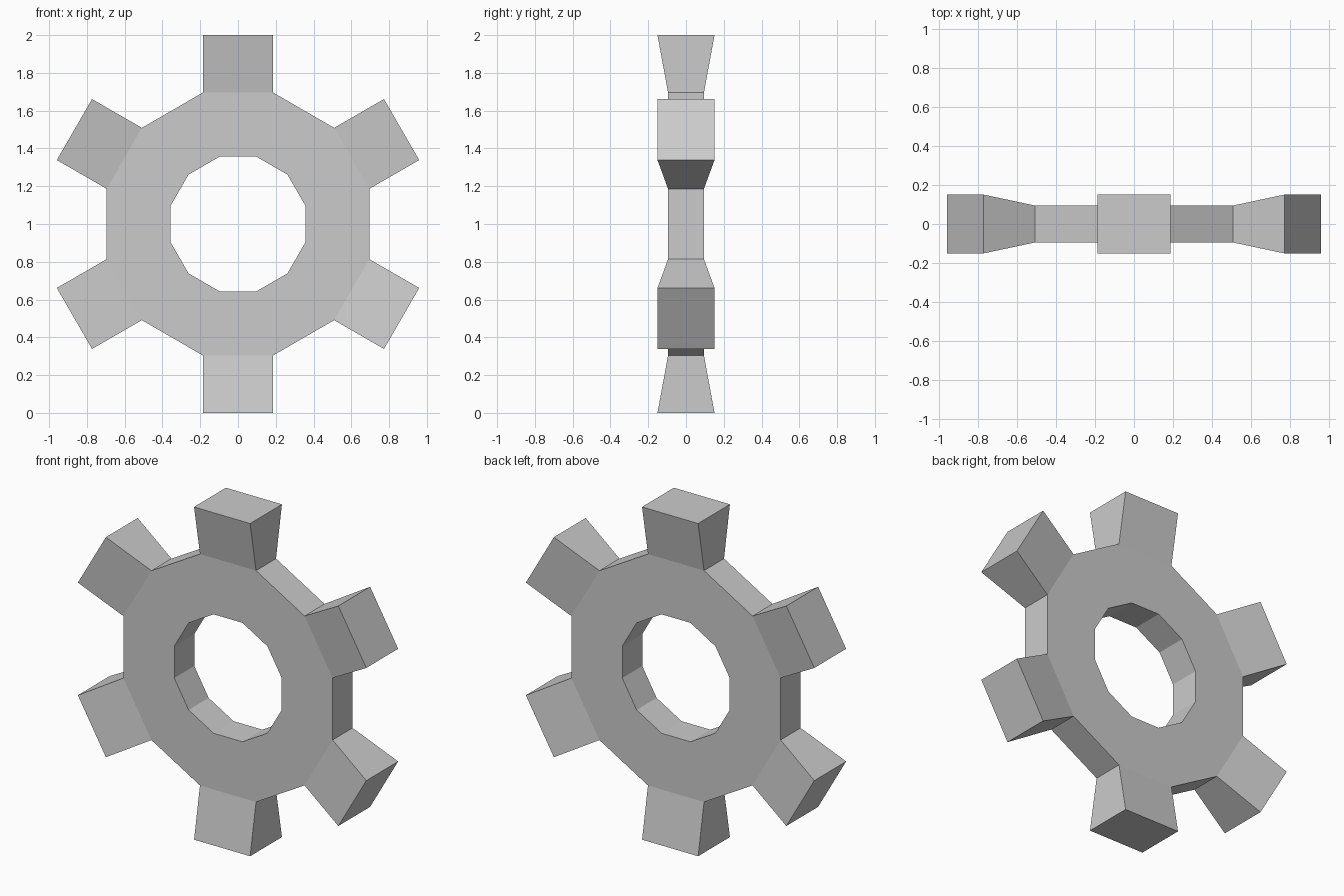
import bpy, bmesh
from math import sin, cos, radians
from mathutils import Vector

if "Cube" in bpy.data.objects:
    bpy.data.objects.remove(bpy.data.objects["Cube"])

SIDES, OUTER, INNER = 12, 0.72, 0.37
HUB_Y, TIP_Y, TIP_R = 0.095, 0.151, 1.0
CENTRE = Vector((0, 0, 1))


def radial(angle):
    return Vector((sin(angle), 0, cos(angle)))


bm = bmesh.new()


def ring(radius, y):
    return [bm.verts.new(CENTRE + radial(radians(30 * i - 15)) * radius + Vector((0, y, 0)))
            for i in range(SIDES)]


# Twelve-sided hub with a matching centre hole
loops = [ring(OUTER, -HUB_Y), ring(OUTER, HUB_Y), ring(INNER, HUB_Y), ring(INNER, -HUB_Y)]
rim = []
for k in range(4):
    a, b = loops[k], loops[(k + 1) % 4]
    for i in range(SIDES):
        j = (i + 1) % SIDES
        face = bm.faces.new((a[i], a[j], b[j], b[i]))
        if k == 0:
            rim.append(face)

# Teeth: every other rim face pulled out and flared in depth
flat = OUTER * cos(radians(15))
for i in range(0, SIDES, 2):
    direction = radial(radians(30 * i))
    tip = bmesh.ops.extrude_discrete_faces(bm, faces=[rim[i]])["faces"][0]
    for v in tip.verts:
        v.co += direction * (TIP_R - flat)
        v.co.y *= TIP_Y / HUB_Y

bmesh.ops.recalc_face_normals(bm, faces=bm.faces)
mesh = bpy.data.meshes.new("gear_wheel")
bm.to_mesh(mesh)
bm.free()
bpy.context.collection.objects.link(bpy.data.objects.new("gear_wheel", mesh))
